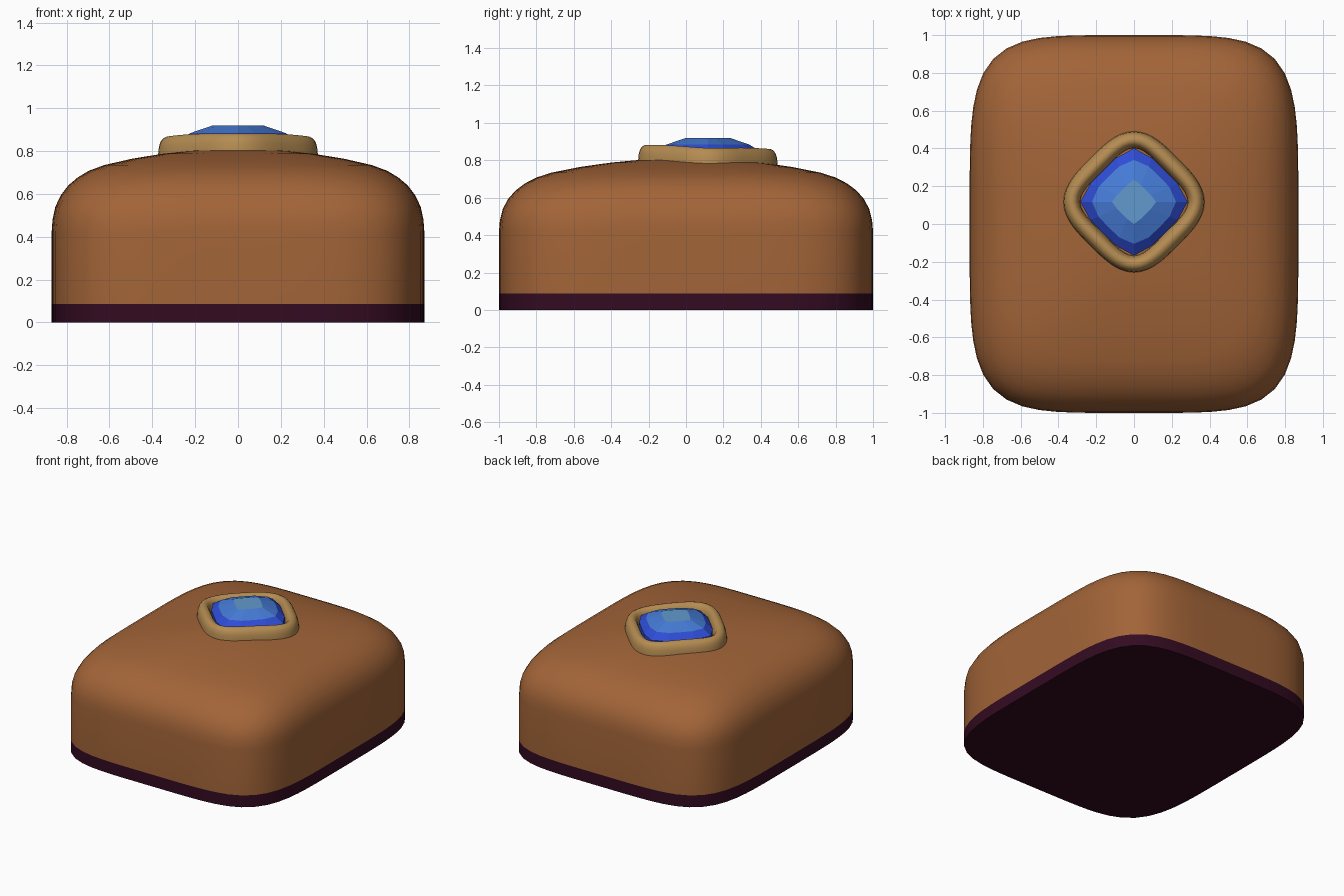
import bpy, bmesh, math

if "Cube" in bpy.data.objects:
    bpy.data.objects.remove(bpy.data.objects["Cube"])


def material(name, rgb):
    lin = [((c / 255 + 0.055) / 1.055) ** 2.4 if c > 10 else c / 3295 for c in rgb]
    m = bpy.data.materials.new(name)
    m.diffuse_color = (*lin, 1)
    m.use_nodes = True
    m.node_tree.nodes["Principled BSDF"].inputs["Base Color"].default_value = m.diffuse_color
    return m


BROWN = material("warm brown", (162, 100, 56))
PLUM = material("dark plum", (51, 11, 33))
GOLD = material("dull gold", (181, 140, 82))
DEEP = material("deep blue", (46, 77, 213))
MID = material("mid blue", (70, 124, 215))
PALE = material("pale blue", (98, 154, 205))


def superellipse(a, b, n, count, turn=0.0):
    """Closed outline with rounded corners, optionally turned about z."""
    pts = []
    for i in range(count):
        t = 2 * math.pi * i / count
        c, s = math.cos(t), math.sin(t)
        r = (abs(c / a) ** n + abs(s / b) ** n) ** (-1 / n)
        x, y = r * c, r * s
        pts.append((x * math.cos(turn) - y * math.sin(turn),
                    x * math.sin(turn) + y * math.cos(turn)))
    return pts


def loft(name, rings, mats, cap_bottom=False, cap_top=False, smooth=True):
    """Skin a list of equal-length rings; one material per band (last repeats)."""
    bm = bmesh.new()
    loops = [[bm.verts.new(p) for p in ring] for ring in rings]
    n = len(loops[0])
    for k, (lo, hi) in enumerate(zip(loops, loops[1:])):
        for i in range(n):
            j = (i + 1) % n
            f = bm.faces.new((lo[i], lo[j], hi[j], hi[i]))
            f.material_index = min(k, len(mats) - 1)
    if cap_bottom:
        bm.faces.new(loops[0][::-1])
    if cap_top:
        bm.faces.new(loops[-1]).material_index = len(mats) - 1
    me = bpy.data.meshes.new(name)
    bm.to_mesh(me)
    bm.free()
    for m in mats:
        me.materials.append(m)
    ob = bpy.data.objects.new(name, me)
    bpy.context.collection.objects.link(ob)
    if smooth:
        bpy.ops.object.select_all(action='DESELECT')
        ob.select_set(True)
        bpy.context.view_layer.objects.active = ob
        bpy.ops.object.shade_smooth_by_angle(angle=math.radians(40))
    return ob


HX, HY, CY = 0.87, 1.0, 0.117      # body half sizes, jewel centre
SOLE = 0.087


def body_ring(u, z):
    n = 2.5 + 2.3 * u ** 1.5
    return [(x, y, z) for x, y in superellipse(HX * u, HY * u, n, 80)]


# Sole: thin dark band with a flat underside
loft("sole", [body_ring(1, 0), body_ring(1, SOLE)], [PLUM], cap_bottom=True)

# Body: straight walls rolling over into a shallow dome
profile = [(1, SOLE), (1, 0.42), (0.995, 0.48), (0.98, 0.54), (0.95, 0.595),
           (0.91, 0.64), (0.86, 0.677), (0.80, 0.708), (0.72, 0.734), (0.57, 0.764),
           (0.4, 0.788), (0.25, 0.802), (0.1, 0.809), (0.02, 0.81)]
loft("body", [body_ring(u, z) for u, z in profile], [BROWN], cap_top=True)


# Setting: rounded diamond collar that follows the dome
def diamond(tip, n, count):
    half = tip / math.sqrt(2) * 2 ** (1 / n)
    return [(x, y + CY) for x, y in superellipse(half, half, n, count, math.pi / 4)]


def collar_ring(s, h):
    n = 3.2 + 6 * (1 - s)
    return [(x, y, 0.81 - 0.135 * ((x / HX) ** 2 + y * y) + h)
            for x, y in diamond(0.373 * s, n, 64)]


collar = [(1.0, -0.03), (1.0, 0.0), (0.99, 0.035), (0.97, 0.058), (0.94, 0.072),
          (0.90, 0.078), (0.86, 0.076), (0.82, 0.066), (0.79, 0.045),
          (0.77, 0.02), (0.755, -0.03)]
loft("jewel_setting", [collar_ring(s, h) for s, h in collar], [GOLD])


# Jewel: flat facets stepping up to a small diamond table
def gem_ring(tip, n, z):
    return [(x, y, z) for x, y in diamond(tip, n, 16)]


loft("jewel", [gem_ring(0.284, 4.7, 0.78), gem_ring(0.284, 4.7, 0.845),
               gem_ring(0.222, 3.6, 0.884), gem_ring(0.117, 9, 0.92)],
     [DEEP, DEEP, MID, PALE], cap_top=True, smooth=False)
